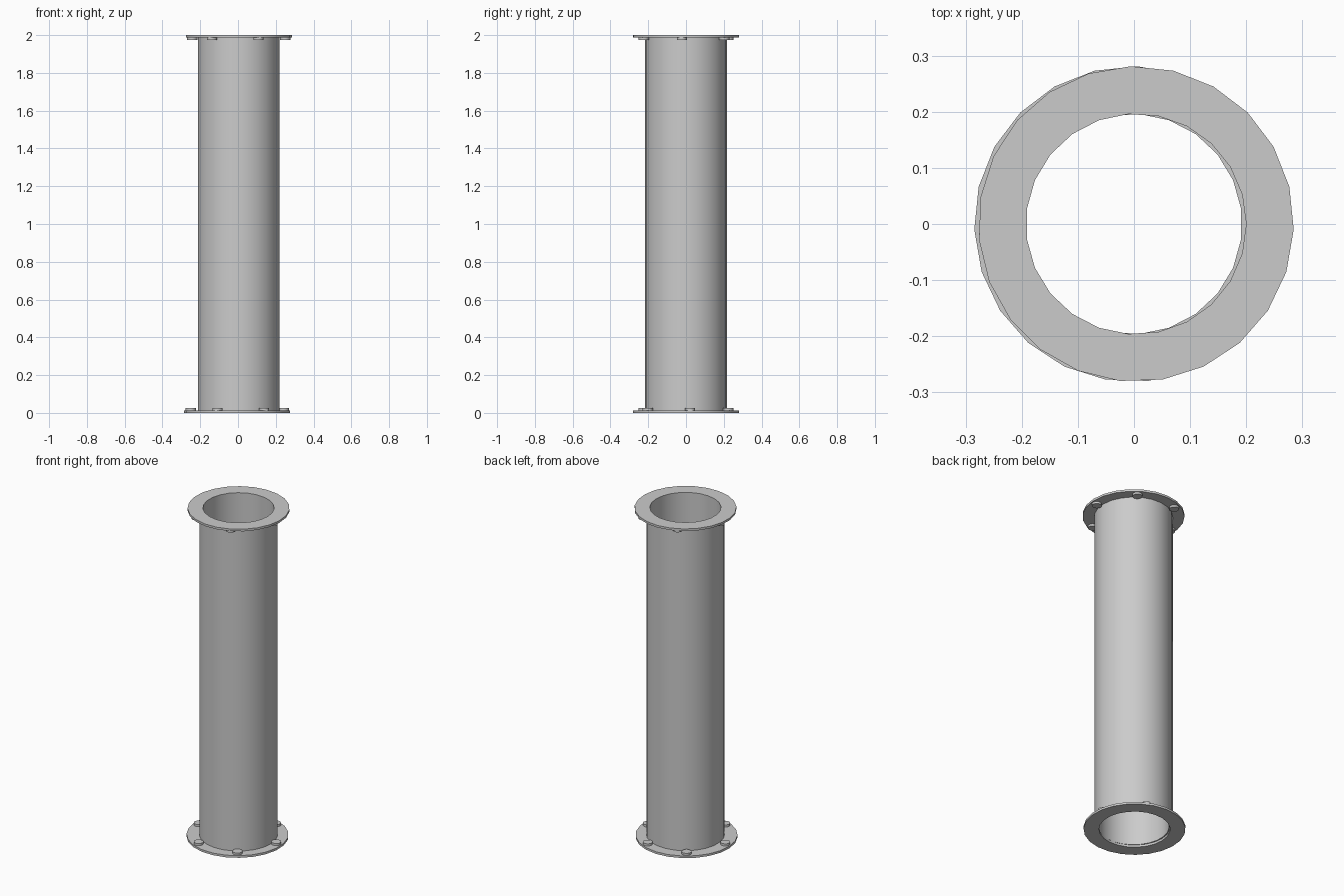
import bpy, bmesh, math

if "Cube" in bpy.data.objects:
    bpy.data.objects.remove(bpy.data.objects["Cube"])

SIDES = 23          # facet count of pipe and flanges
H = 2.0             # total height
T = 0.013           # flange thickness
OFF = 0.0036        # small centre offset of the odd-sided rings


def finish(bm, name):
    bmesh.ops.recalc_face_normals(bm, faces=bm.faces)
    mesh = bpy.data.meshes.new(name)
    bm.to_mesh(mesh)
    bm.free()
    ob = bpy.data.objects.new(name, mesh)
    bpy.context.collection.objects.link(ob)
    bpy.ops.object.select_all(action='DESELECT')
    ob.select_set(True)
    bpy.context.view_layer.objects.active = ob
    bpy.ops.object.shade_smooth_by_angle(angle=math.radians(30))
    return ob


def tube(name, r_out, r_in, z0, z1, phase_out=0.0, mirror=1):
    """Hollow ring swept from a rectangular section; mirror=-1 flips it in x."""
    bm = bmesh.new()
    section = [(r_out, z0, phase_out), (r_out, z1, phase_out), (r_in, z1, 0), (r_in, z0, 0)]
    rings = []
    for i in range(SIDES):
        ring = []
        for r, z, ph in section:
            a = 2 * math.pi * i / SIDES + math.radians(ph)
            ring.append(bm.verts.new((mirror * (OFF + r * math.cos(a)), r * math.sin(a), z)))
        rings.append(ring)
    for i in range(SIDES):
        a, b = rings[i], rings[(i + 1) % SIDES]
        for j in range(4):
            k = (j + 1) % 4
            bm.faces.new((a[j], b[j], b[k], a[k]))
    return finish(bm, name)


def bolt(name, angle, z, mirror):
    bm = bmesh.new()
    bmesh.ops.create_cone(bm, cap_ends=True, segments=16, radius1=0.027, radius2=0.027, depth=T)
    ob = finish(bm, name)
    a = math.radians(angle)
    ob.location = (mirror * (OFF + 0.247 * math.cos(a)), 0.247 * math.sin(a), z)


# main pipe
tube("pipe", 0.2165, 0.1964, T, H - T)

# end flanges, the bottom one mirrored
tube("top_flange", 0.2812, 0.1964, H - T, H, -2)
tube("bottom_flange", 0.2812, 0.1964, 0, T, -2, -1)

# six bolt heads on the inner side of each flange
for i in range(6):
    angle = -5 + 60 * i
    bolt(f"top_bolt_{i + 1}", angle, H - 1.5 * T, 1)
    bolt(f"bottom_bolt_{i + 1}", angle, 1.5 * T, -1)
